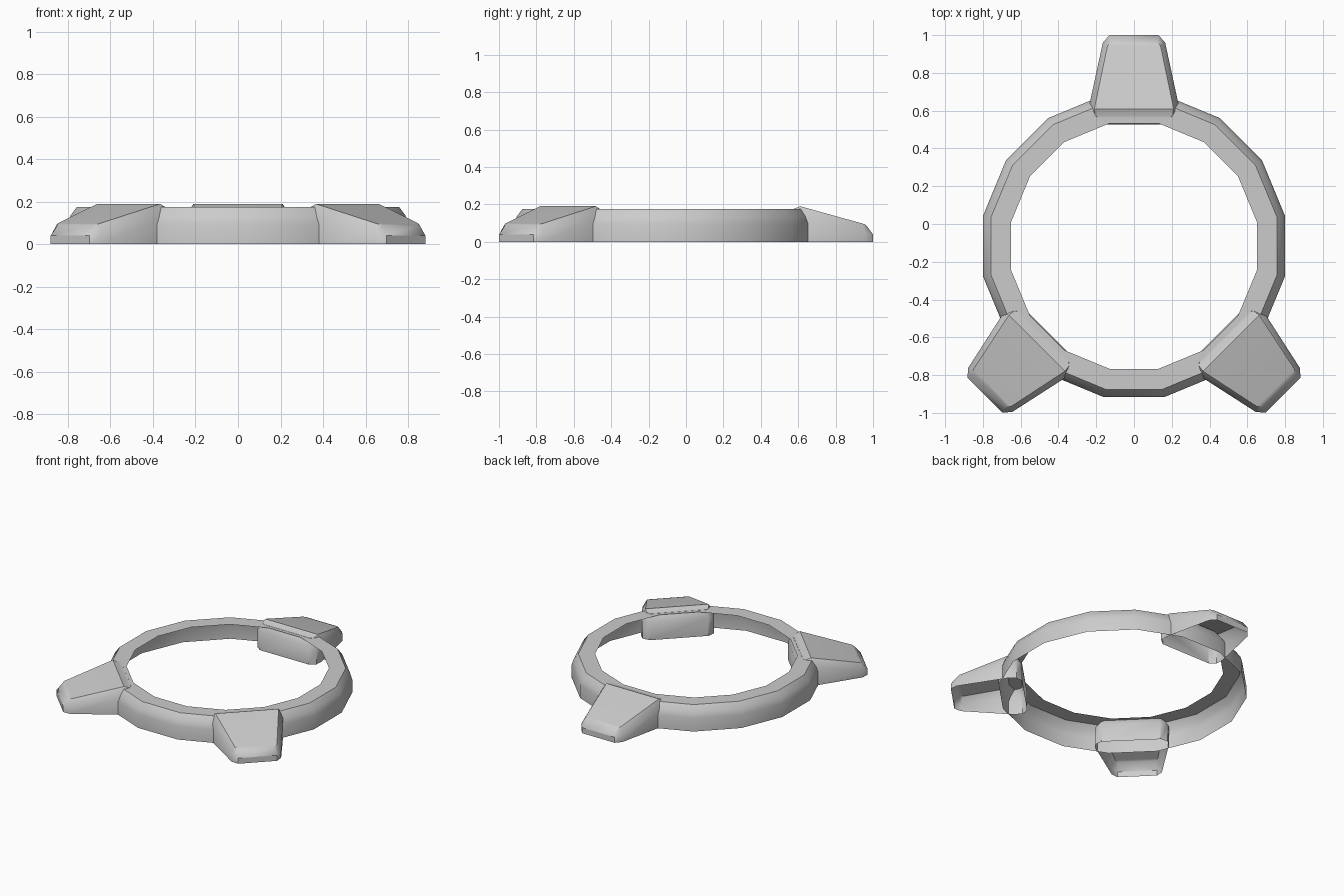
import bpy, bmesh
from math import pi, cos, sin
from mathutils import Matrix, Vector

if "Cube" in bpy.data.objects:
    bpy.data.objects.remove(bpy.data.objects["Cube"])

CY = -0.117          # ring centre on y
SIDES = 16


def finish(name, bm, angle=0.61):
    bmesh.ops.recalc_face_normals(bm, faces=bm.faces)
    me = bpy.data.meshes.new(name)
    bm.to_mesh(me)
    bm.free()
    ob = bpy.data.objects.new(name, me)
    bpy.context.collection.objects.link(ob)
    bpy.ops.object.select_all(action='DESELECT')
    ob.select_set(True)
    bpy.context.view_layer.objects.active = ob
    bpy.ops.object.shade_smooth_by_angle(angle=angle)
    return ob


def bridge(bm, a, b):
    n = len(a)
    for i in range(n):
        j = (i + 1) % n
        bm.faces.new((a[i], a[j], b[j], b[i]))


# Ring: open shell made of a top flange, a chamfer and an outer wall
bm = bmesh.new()
profile = [(0.65, 0.175), (0.758, 0.175), (0.788, 0.135), (0.80, 0.095), (0.80, 0.0)]
loops = []
for apothem, z in profile:
    r = apothem / cos(pi / SIDES)
    loops.append([bm.verts.new((r * cos((i + 0.5) * 2 * pi / SIDES),
                                CY + r * sin((i + 0.5) * 2 * pi / SIDES), z))
                  for i in range(SIDES)])
for a, b in zip(loops, loops[1:]):
    bridge(bm, a, b)
finish("ring", bm)

# Foot: tapered hollow wedge, half outlines from bottom to top (x, y, z)
levels = [
    [(0.195, 0.527, 0), (0.237, 0.56, 0), (0.24, 0.615, 0), (0.165, 0.96, 0), (0.13, 1.0, 0)],
    [(0.195, 0.527, 0.13), (0.237, 0.56, 0.13), (0.24, 0.615, 0.14),
     (0.165, 0.96, 0.045), (0.13, 1.0, 0.04)],
    [(0.185, 0.558, 0.176), (0.205, 0.575, 0.176), (0.21, 0.61, 0.19),
     (0.14, 0.945, 0.097), (0.12, 0.962, 0.09)],
]


def make_foot(name, angle):
    bm = bmesh.new()
    turn = Matrix.Rotation(angle, 4, 'Z')
    loops = []
    for half in levels:
        outline = half + [(-x, y, z) for x, y, z in reversed(half)]
        loops.append([bm.verts.new(turn @ Vector((x, y - CY, z)) + Vector((0, CY, 0)))
                      for x, y, z in outline])
    for a, b in zip(loops, loops[1:]):
        bridge(bm, a, b)
    # Top: inner lip and outward slope
    t = loops[-1]
    bm.faces.new((t[0], t[1], t[8], t[9]))
    bm.faces.new((t[1], t[2], t[7], t[8]))
    bm.faces.new((t[2], t[3], t[6], t[7]))
    bm.faces.new((t[3], t[4], t[5], t[6]))
    finish(name, bm)


for name, deg in (("back_foot", 0), ("front_left_foot", 135), ("front_right_foot", -135)):
    make_foot(name, deg * pi / 180)
